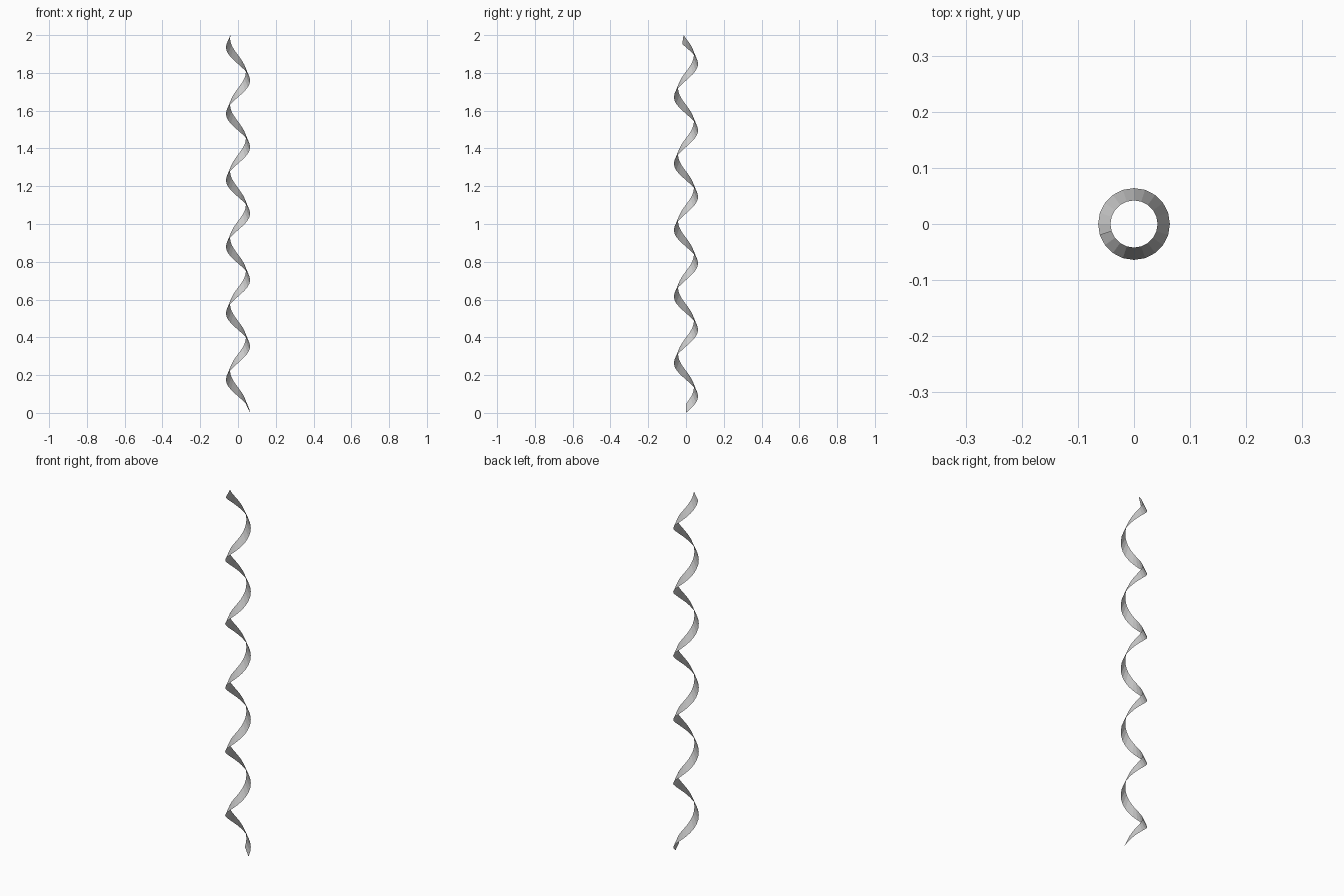
import bpy, bmesh, math

if "Cube" in bpy.data.objects:
    bpy.data.objects.remove(bpy.data.objects["Cube"])

# Helical ribbon: a slanted strip, low outer edge and high inner edge
PROFILE = [(0.064, 0.0), (0.042, 0.047)]
TOTAL = math.radians(5 * 360 + 198)
RISE = 1.953
STEPS = 111

bm = bmesh.new()
rings = []
for i in range(STEPS + 1):
    t = i / STEPS
    a = TOTAL * t
    rings.append([bm.verts.new((r * math.cos(a), r * math.sin(a), z + RISE * t))
                  for r, z in PROFILE])
for lo, hi in zip(rings, rings[1:]):
    bm.faces.new((lo[0], hi[0], hi[1], lo[1]))

mesh = bpy.data.meshes.new("spiral_ribbon")
bm.to_mesh(mesh)
bm.free()
ribbon = bpy.data.objects.new("spiral_ribbon", mesh)
bpy.context.collection.objects.link(ribbon)
